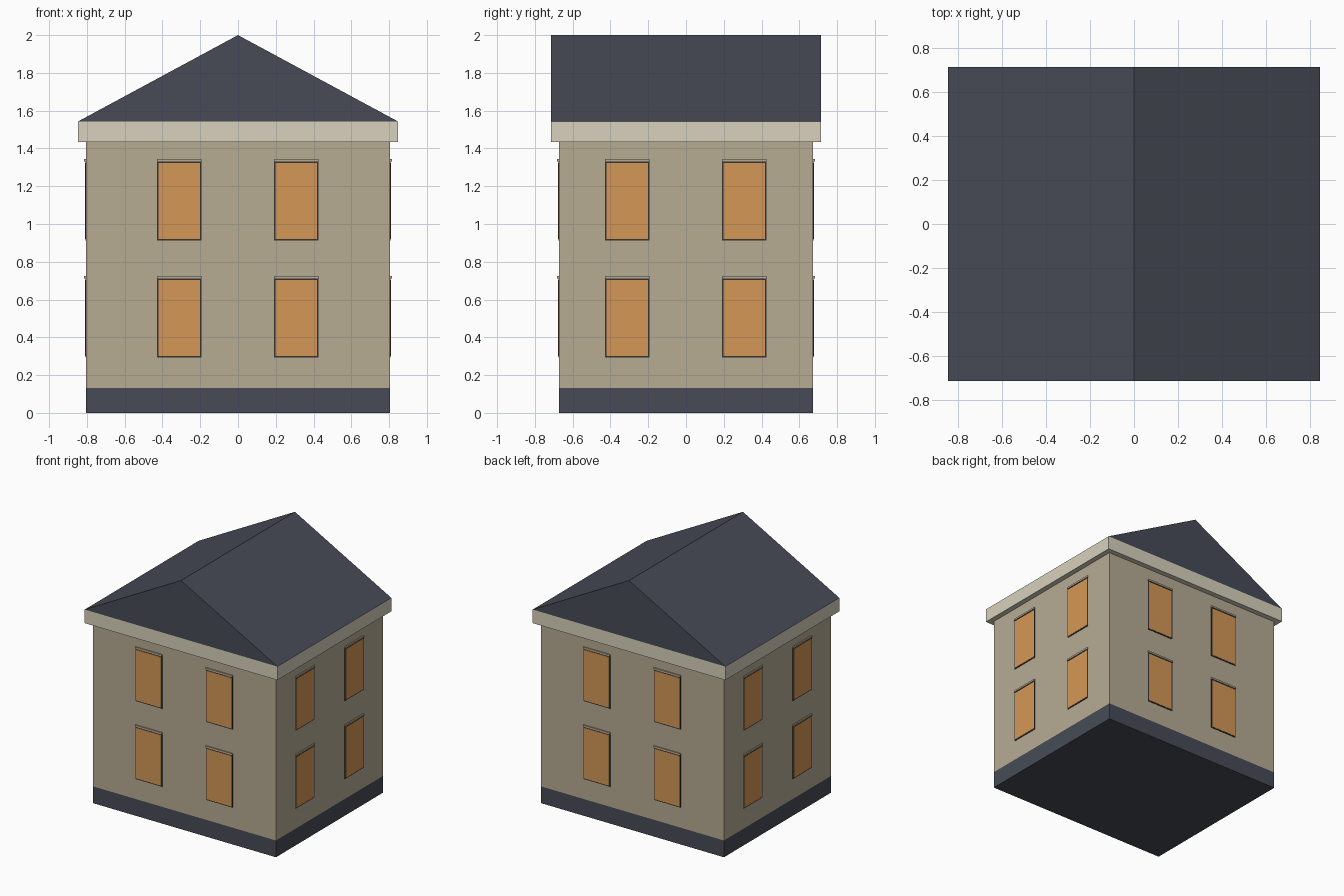
import bpy, bmesh, math
from mathutils import Matrix

if "Cube" in bpy.data.objects:
    bpy.data.objects.remove(bpy.data.objects["Cube"])


def material(name, rgb):
    m = bpy.data.materials.new(name)
    m.diffuse_color = [((c / 255 + 0.055) / 1.055) ** 2.4 for c in rgb] + [1]
    m.use_nodes = True
    m.node_tree.nodes["Principled BSDF"].inputs["Base Color"].default_value = m.diffuse_color
    return m


SLATE = material("slate", (71, 75, 86))
STONE = material("tan stone", (183, 172, 148))
CREAM = material("cream trim", (215, 209, 188))
GLOW = material("amber glass", (212, 151, 86))
FRAME = material("dark frame", (54, 50, 48))

HX, HY = 0.805, 0.673      # wall half sizes
EX, EY = 0.847, 0.715      # eave half sizes


def add_object(name, bm, mat):
    bmesh.ops.recalc_face_normals(bm, faces=bm.faces)
    me = bpy.data.meshes.new(name)
    bm.to_mesh(me)
    bm.free()
    me.materials.append(mat)
    ob = bpy.data.objects.new(name, me)
    bpy.context.collection.objects.link(ob)
    return ob


def add_box(name, lo, hi, mat, rot=Matrix()):
    bm = bmesh.new()
    size = [b - a for a, b in zip(lo, hi)]
    mid = [(a + b) / 2 for a, b in zip(lo, hi)]
    mtx = rot @ Matrix.Translation(mid) @ Matrix.Diagonal((*size, 1))
    bmesh.ops.create_cube(bm, size=1, matrix=mtx)
    return add_object(name, bm, mat)


# Plinth, walls and eave band
add_box("plinth", (-HX, -HY, 0), (HX, HY, 0.133), SLATE)
add_box("walls", (-HX, -HY, 0.133), (HX, HY, 1.435), STONE)
add_box("eave_band", (-EX, -EY, 1.435), (EX, EY, 1.543), CREAM)

# Gable roof: triangular profile pushed along y
bm = bmesh.new()
profile = bm.faces.new([bm.verts.new(p) for p in
                        ((-EX, -EY, 1.543), (EX, -EY, 1.543), (0, -EY, 2.0))])
pushed = bmesh.ops.extrude_face_region(bm, geom=[profile], use_keep_orig=True)
bmesh.ops.translate(bm, vec=(0, 2 * EY, 0),
                    verts=[g for g in pushed["geom"] if isinstance(g, bmesh.types.BMVert)])
add_object("gable_roof", bm, SLATE)

# Windows: two by two on each side, as thin plates with a small lintel
for i, side in enumerate(("front", "right", "back", "left")):
    rot = Matrix.Rotation(i * math.pi / 2, 4, 'Z')
    d = -HY if i % 2 == 0 else -HX
    for floor, z in (("lower", 0.502), ("upper", 1.122)):
        for hand, x in (("a", -0.311), ("b", 0.308)):
            def plate(part, w, z0, z1, depth, mat):
                add_box(f"{side}_{floor}_{part}_{hand}", (x - w, d - depth, z + z0),
                        (x + w, d + 0.005, z + z1), mat, rot)
            plate("window_frame", 0.118, -0.209, 0.209, 0.003, FRAME)
            plate("window_pane", 0.110, -0.201, 0.201, 0.005, GLOW)
            plate("lintel", 0.118, 0.209, 0.223, 0.009, STONE)
